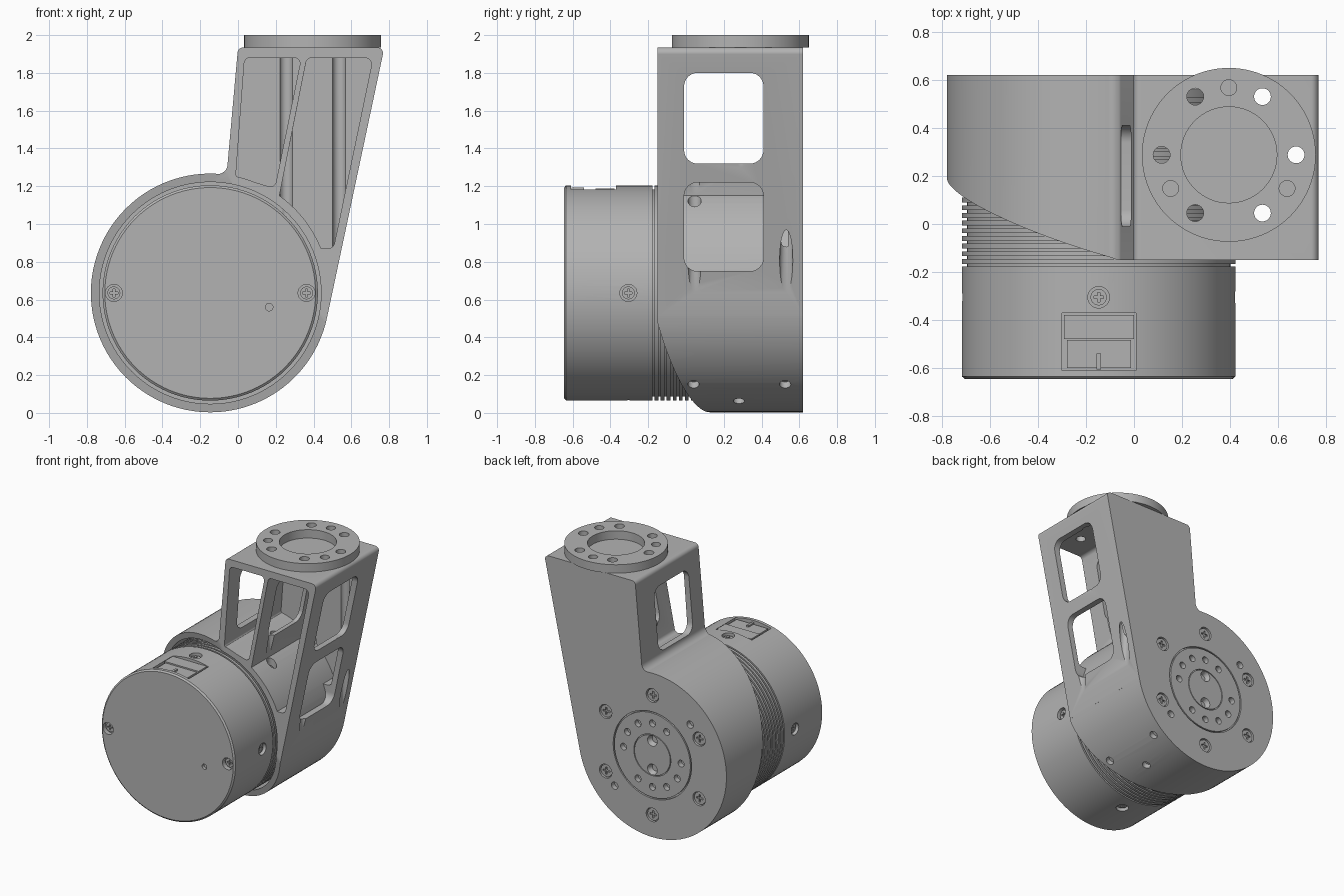
import bpy, bmesh
from math import sin, cos, pi, tan, radians
from mathutils import Vector, Matrix

cube = bpy.data.objects.get("Cube")
if cube:
    bpy.data.objects.remove(cube, do_unlink=True)

grey = bpy.data.materials.new("machined grey")
grey.use_nodes = True
grey.diffuse_color = (0.45, 0.45, 0.45, 1)
grey.node_tree.nodes["Principled BSDF"].inputs["Base Color"].default_value = (0.45, 0.45, 0.45, 1)

CX, CZ = -0.147, 0.635          # drum axis, running along y
FRONT, BACK = -0.15, 0.62       # housing faces
DRUM_R = 0.632


def finish(bm, name):
    bmesh.ops.recalc_face_normals(bm, faces=bm.faces)
    mesh = bpy.data.meshes.new(name)
    bm.to_mesh(mesh)
    bm.free()
    mesh.materials.append(grey)
    ob = bpy.data.objects.new(name, mesh)
    bpy.context.collection.objects.link(ob)
    return ob


def rod(name, start, end, r, r_end=None, seg=24):
    a, b = Vector(start), Vector(end)
    turn = (b - a).to_track_quat('Z', 'Y').to_matrix().to_4x4()
    bm = bmesh.new()
    bmesh.ops.create_cone(bm, cap_ends=True, segments=seg, radius1=r,
                          radius2=r if r_end is None else r_end, depth=(b - a).length,
                          matrix=Matrix.Translation((a + b) / 2) @ turn)
    return finish(bm, name)


def box(name, lo, hi):
    lo, hi = Vector(lo), Vector(hi)
    bm = bmesh.new()
    bmesh.ops.create_cube(bm, size=1, matrix=Matrix.Translation((lo + hi) / 2)
                          @ Matrix.Diagonal((*(hi - lo), 1)))
    return finish(bm, name)


def rounded(corners, steps=6):
    """Corners are (u, v, fillet radius)."""
    out = []
    for i, (u, v, r) in enumerate(corners):
        p = Vector((u, v))
        a = (Vector(corners[i - 1][:2]) - p).normalized()
        b = (Vector(corners[(i + 1) % len(corners)][:2]) - p).normalized()
        if r == 0:
            out.append(p)
            continue
        half = a.angle(b) / 2
        centre = p + (a + b).normalized() * r / sin(half)
        s, e = p + a * r / tan(half) - centre, p + b * r / tan(half) - centre
        for k in range(steps + 1):
            t = k / steps
            out.append(centre + s.lerp(e, t).normalized() * r)
    return out


def prism(name, corners, start, end, along='y'):
    bm = bmesh.new()
    rings = []
    for d in (start, end):
        rings.append([bm.verts.new((p.x, d, p.y) if along == 'y' else (d, p.x, p.y))
                      for p in rounded(corners)])
    n = len(rings[0])
    for ring in rings:
        bm.faces.new(ring)
    for i in range(n):
        j = (i + 1) % n
        bm.faces.new((rings[0][i], rings[0][j], rings[1][j], rings[1][i]))
    return finish(bm, name)


def lathe(name, profile, seg=96):
    """Profile is (y, radius) about the drum axis."""
    bm = bmesh.new()
    rings = [[bm.verts.new((CX + r * cos(2 * pi * i / seg), y, CZ + r * sin(2 * pi * i / seg)))
              for i in range(seg)] for y, r in profile]
    for a, b in zip(rings, rings[1:]):
        for i in range(seg):
            j = (i + 1) % seg
            bm.faces.new((a[i], a[j], b[j], b[i]))
    bm.faces.new(rings[0])
    bm.faces.new(rings[-1])
    return finish(bm, name)


def combine(target, tools, operation='DIFFERENCE'):
    for tool in tools:
        mod = target.modifiers.new("bool", 'BOOLEAN')
        mod.operation, mod.solver, mod.object = operation, 'EXACT', tool
        bpy.context.view_layer.objects.active = target
        bpy.ops.object.modifier_apply(modifier=mod.name)
        bpy.data.objects.remove(tool, do_unlink=True)


def polar(r, deg, y):
    return Vector((CX + r * cos(radians(deg)), y, CZ + r * sin(radians(deg))))


# Arm: tapered block with two front pockets and side windows
housing = prism("housing", [(0.775, 1.935, 0.03), (0, 1.935, 0.03), (-0.06, 1.265, 0.05),
                            (CX, 1.265, 0), (CX, CZ, 0), (0.471, 0.503, 0)], FRONT, BACK)
pocket_back = 0.54
combine(housing, [
    prism("cut", [(0.035, 1.88, 0.03), (0.335, 1.88, 0.03), (0.195, 1.19, 0.03),
                  (-0.012, 1.25, 0.02)], -0.3, pocket_back),
    prism("cut", [(0.715, 1.88, 0.035), (0.365, 1.88, 0.03), (0.215, 1.13, 0.02),
                  (0.43, 0.87, 0.02), (0.505, 0.87, 0.035)], -0.3, pocket_back)])
for low, high, x in ((1.32, 1.8, -0.5), (0.75, 1.22, 0.33)):
    combine(housing, [prism("cut", [(-0.01, low, 0.07), (0.41, low, 0.07),
                                    (0.41, high, 0.07), (-0.01, high, 0.07)], x, 1.2, 'x')])

# Drum joined to the arm, then bored from the front
combine(housing, [lathe("drum", [(FRONT, DRUM_R), (BACK, DRUM_R)])], 'UNION')
combine(housing, [lathe("cut", [(-0.3, 0.587), (0.56, 0.587)])])

# Slanted cut that bares the cooling fins
slope = Vector((0.2995, 1, 0.1994)).to_track_quat('Z', 'Y').to_matrix().to_4x4()
slant = box("cut", (-2, -2, -2), (2, 2, 0))
slant.data.transform(Matrix.Translation((0, 0.084, 0)) @ slope)
combine(housing, [slant])

# Mounting flange with a bolt circle
FX, FY = 0.395, 0.288
flange = rod("mounting_flange", (FX, FY, 1.935), (FX, FY, 2), 0.362, seg=96)
combine(flange, [rod("cut", (FX, FY, 1.9), (FX, FY, 2.1), 0.2, seg=64)])
for deg in (0, 60, 120, 180, 240, 300, 90, 210, 330):
    x, y = FX + 0.28 * cos(radians(deg)), FY + 0.28 * sin(radians(deg))
    if deg % 60 == 0:
        combine(housing, [rod("cut", (x, y, 0.5), (x, y, 2.1), 0.035)])
        combine(flange, [rod("cut", (x, y, 1.8), (x, y, 2.1), 0.035)])
    else:
        combine(flange, [rod("cut", (x, y, 1.95), (x, y, 2.1), 0.033)])

# Back face: output disc groove, bolt holes and dimples
groove = lathe("cut", [(0.605, 0.334), (0.7, 0.334)])
combine(groove, [lathe("core", [(0.5, 0.324), (0.8, 0.324)])])
hub = lathe("cut", [(0.61, 0.158), (0.7, 0.158)])
combine(hub, [lathe("core", [(0.5, 0.152), (0.8, 0.152)])])
combine(housing, [groove, hub])
for deg in (0, 30, 60, 90, 120, 180, 210, 240, 270, 300):
    combine(housing, [rod("cut", polar(0.245, deg, 0.58), polar(0.245, deg, 0.7), 0.026)])
for deg in (90, 270):
    combine(housing, [rod("cut", polar(0.11, deg, 0.585), polar(0.11, deg, 0.65), 0.025, 0.055)])
for deg in (135, 315):
    combine(housing, [rod("cut", polar(0.455, deg, 0.58), polar(0.455, deg, 0.7), 0.028)])


def screw(name, seat, out, r):
    """Cross-head screw whose head sits at seat and faces along out."""
    head = rod(name, (0, 0, -0.02), (0, 0, 0), r)
    w = r * 0.14
    combine(head, [box("cut", (-r * .6, -w, -0.01), (r * .6, w, 0.1)),
                   box("cut", (-w, -r * .6, -0.01), (w, r * .6, 0.1))])
    head.data.transform(Matrix.Translation(seat) @ out.to_track_quat('Z', 'Y').to_matrix().to_4x4())


for i in range(6):
    p = polar(0.46, 30 + 60 * i, 0.59)
    combine(housing, [rod("cut", p, p + Vector((0, 0.1, 0)), 0.053)])
    screw(f"back_screw_{i + 1}", p + Vector((0, 0.02, 0)), Vector((0, 1, 0)), 0.047)

# Small radial holes low on the drum
for deg, y in ((-50, 0.04), (-50, 0.525), (-65, 0.28)):
    combine(housing, [rod("cut", polar(0.59, deg, y), polar(0.7, deg, y), 0.03)])

# Motor: capped can followed by a stack of cooling fins
profile = [(-0.645, 0.558), (-0.635, 0.57), (-0.178, 0.57), (-0.178, 0.548)]
for i in range(22):
    y = -0.166 + 0.032 * i
    profile += [(y, 0.548), (y, 0.57), (y + 0.02, 0.57), (y + 0.02, 0.548)]
motor = lathe("motor", profile + [(0.56, 0.548)])

# Motor fasteners: radial and on the cap
for i in range(4):
    p, q = polar(0.54, 90 * i, -0.305), polar(0.6, 90 * i, -0.305)
    combine(motor, [rod("cut", p, q, 0.045)])
    screw(f"side_screw_{i + 1}", p + (q - p) * 0.2, q - p, 0.034)
for side, deg in (("left", 0), ("right", 180)):
    p = polar(0.51, deg, -0.61)
    combine(motor, [rod("cut", p, p - Vector((0, 0.1, 0)), 0.045)])
    screw(f"cap_screw_{side}", p - Vector((0, 0.012, 0)), Vector((0, -1, 0)), 0.034)
combine(motor, [rod("cut", (0.165, -0.62, 0.56), (0.165, -0.7, 0.56), 0.02)])

# Connector socket on top of the motor
combine(motor, [box("cut", (-0.3, -0.61, 1.165), (0.008, -0.37, 1.3))])
box("connector_body", (-0.292, -0.48, 1.16), (0, -0.378, 1.188))
box("connector_plug", (-0.28, -0.6, 1.16), (-0.012, -0.484, 1.18))
box("connector_key", (-0.156, -0.605, 1.16), (-0.138, -0.54, 1.192))

# Smooth shading with crisp edges
for ob in bpy.context.scene.objects:
    if ob.type == 'MESH' and ob.data.materials and ob.data.materials[0] == grey:
        bpy.ops.object.select_all(action='DESELECT')
        ob.select_set(True)
        bpy.context.view_layer.objects.active = ob
        bpy.ops.object.shade_smooth_by_angle(angle=radians(30))
